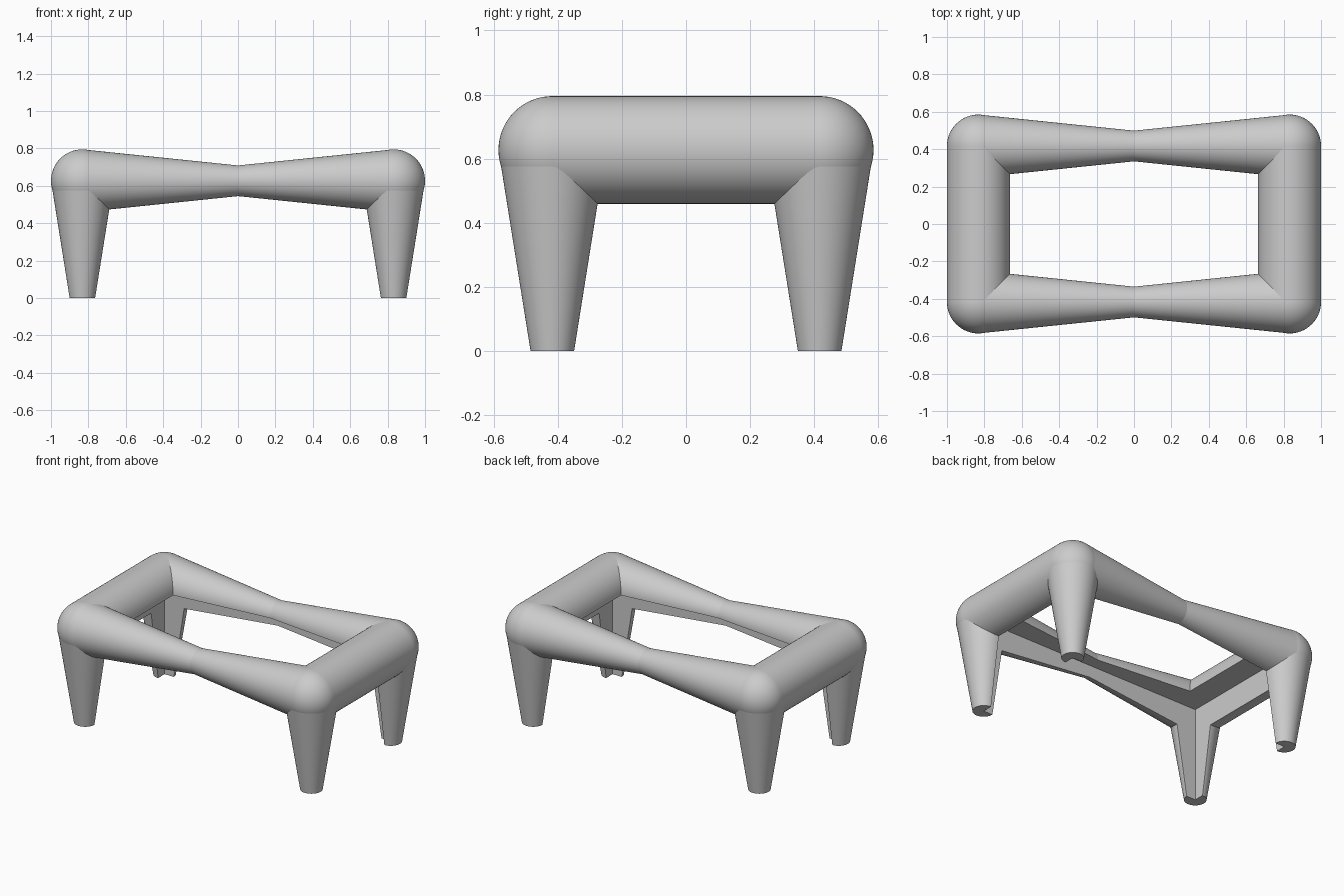
import bpy, bmesh, math
from mathutils import Vector, Matrix

if "Cube" in bpy.data.objects:
    bpy.data.objects.remove(bpy.data.objects["Cube"], do_unlink=True)

SEGMENTS = 64
X, Y, Z = 0.832, 0.417, 0.627      # corner joint position
R, WAIST, FOOT = 0.168, 0.082, 0.068

grey = bpy.data.materials.new("plain_grey")
grey.use_nodes = True
grey.diffuse_color = (0.6, 0.6, 0.6, 1)
grey.node_tree.nodes["Principled BSDF"].inputs["Base Color"].default_value = (0.6, 0.6, 0.6, 1)


def make_object(name, bm):
    mesh = bpy.data.meshes.new(name)
    bm.to_mesh(mesh)
    bm.free()
    mesh.materials.append(grey)
    obj = bpy.data.objects.new(name, mesh)
    bpy.context.collection.objects.link(obj)
    return obj


def tube(name, start, end, r_start, r_end):
    """Tapered closed tube between two points."""
    start, end = Vector(start), Vector(end)
    axis = end - start
    turn = Vector((0, 0, 1)).rotation_difference(axis).to_matrix().to_4x4()
    bm = bmesh.new()
    bmesh.ops.create_cone(bm, cap_ends=True, segments=SEGMENTS, radius1=r_start,
                          radius2=r_end, depth=axis.length,
                          matrix=Matrix.Translation((start + end) / 2) @ turn)
    return make_object(name, bm)


def ball(name, centre):
    bm = bmesh.new()
    bmesh.ops.create_uvsphere(bm, u_segments=SEGMENTS, v_segments=SEGMENTS // 2, radius=R,
                              matrix=Matrix.Translation(centre))
    return make_object(name, bm)


parts = []
for sx, side in ((1, "left"), (-1, "right")):
    # Straight rail along each short side
    parts.append(tube(f"{side}_rail", (sx * X, -Y, Z), (sx * X, Y, Z), R, R))
    for sy, end in ((-1, "front"), (1, "back")):
        corner = (sx * X, sy * Y, Z)
        # Rounded corner, tapered leg, and half of the waisted long rail
        parts.append(ball(f"{end}_{side}_corner", corner))
        parts.append(tube(f"{end}_{side}_leg", (sx * X, sy * Y, 0), corner, FOOT, R))
        parts.append(tube(f"{end}_{side}_half_rail", corner, (0, sy * Y, Z), R, WAIST))

# Box that hollows the inner lower quarter of every tube
bm = bmesh.new()
bmesh.ops.create_cube(bm, size=1, matrix=Matrix.Translation((0, 0, Z / 2 - 0.1))
                      @ Matrix.Diagonal((2 * X, 2 * Y, Z + 0.2, 1)))
cutter = make_object("inner_cutter", bm)
cutter.hide_render = True

# Notch each part, keeping the corner meeting lines crisp
for part in parts:
    cut = part.modifiers.new("inner_notch", "BOOLEAN")
    cut.operation = "DIFFERENCE"
    cut.solver = "EXACT"
    cut.object = cutter
    bpy.context.view_layer.objects.active = part
    bpy.ops.object.modifier_apply(modifier=cut.name)
bpy.data.objects.remove(cutter, do_unlink=True)

# Smooth the round surfaces, leave the cut faces flat
bpy.ops.object.select_all(action="DESELECT")
for part in parts:
    part.select_set(True)
bpy.context.view_layer.objects.active = parts[0]
bpy.ops.object.shade_smooth_by_angle(angle=math.radians(30))
